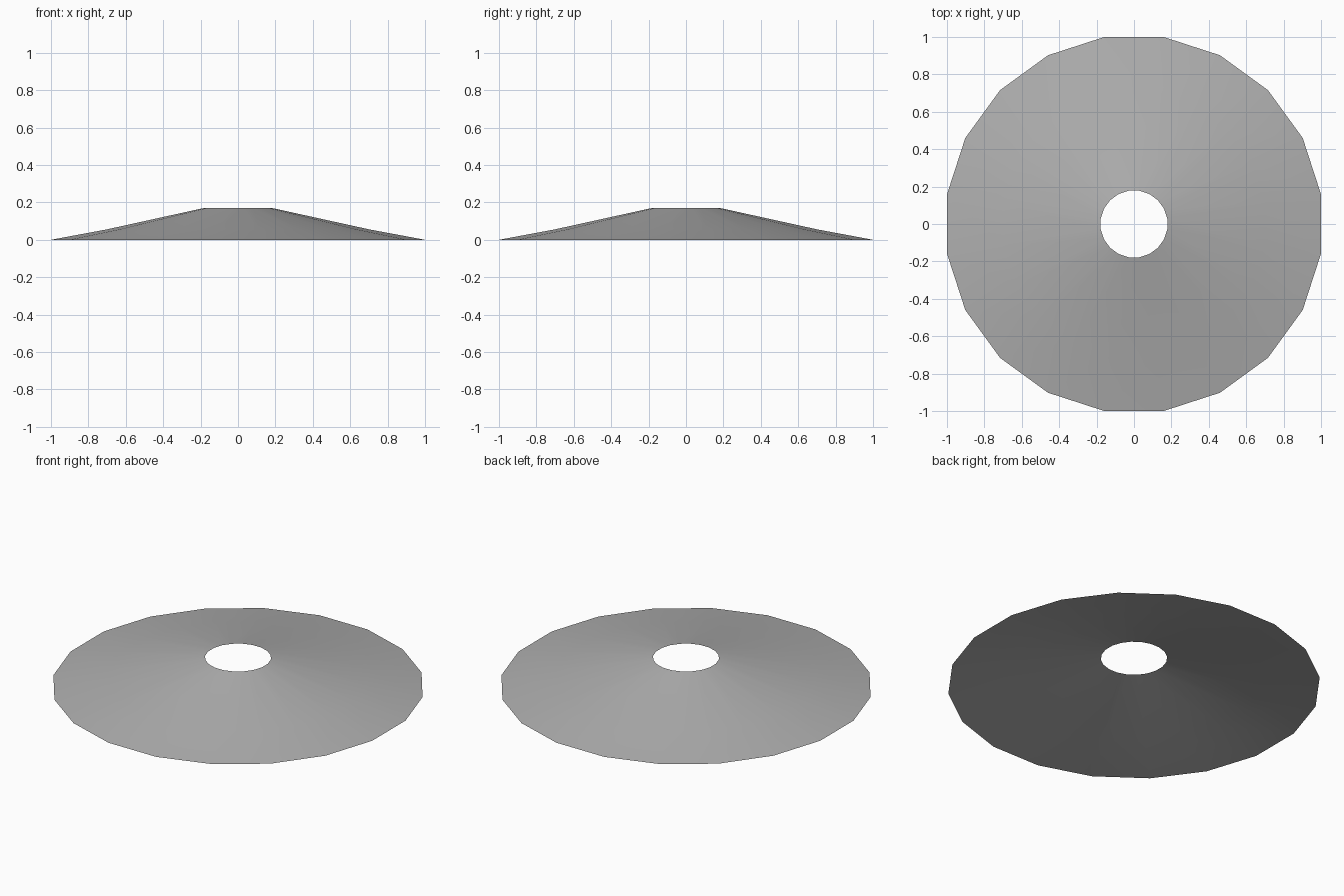
import bpy, bmesh
from math import cos, sin, radians

if "Cube" in bpy.data.objects:
    bpy.data.objects.remove(bpy.data.objects["Cube"])

SIDES = 20
# flat-to-centre distance and height of each ring, rim to hole
PROFILE = [(1.0, 0.0), (0.70, 0.056), (0.178, 0.171)]

# open conical shell with a round hole at the top
bm = bmesh.new()
rings = []
for dist, z in PROFILE:
    r = dist / cos(radians(180 / SIDES))
    angles = [radians((i + 0.5) * 360 / SIDES) for i in range(SIDES)]
    rings.append([bm.verts.new((r * cos(a), r * sin(a), z)) for a in angles])

for low, high in zip(rings, rings[1:]):
    for i in range(SIDES):
        j = (i + 1) % SIDES
        bm.faces.new((low[i], low[j], high[j], high[i]))

mesh = bpy.data.meshes.new("conical_disc")
bm.to_mesh(mesh)
bm.free()
mesh.shade_smooth()

# mid grey finish
grey = bpy.data.materials.new("mid_grey")
grey.diffuse_color = (0.43, 0.43, 0.43, 1)
grey.use_nodes = True
grey.node_tree.nodes["Principled BSDF"].inputs["Base Color"].default_value = grey.diffuse_color
mesh.materials.append(grey)

disc = bpy.data.objects.new("conical_disc", mesh)
bpy.context.collection.objects.link(disc)
